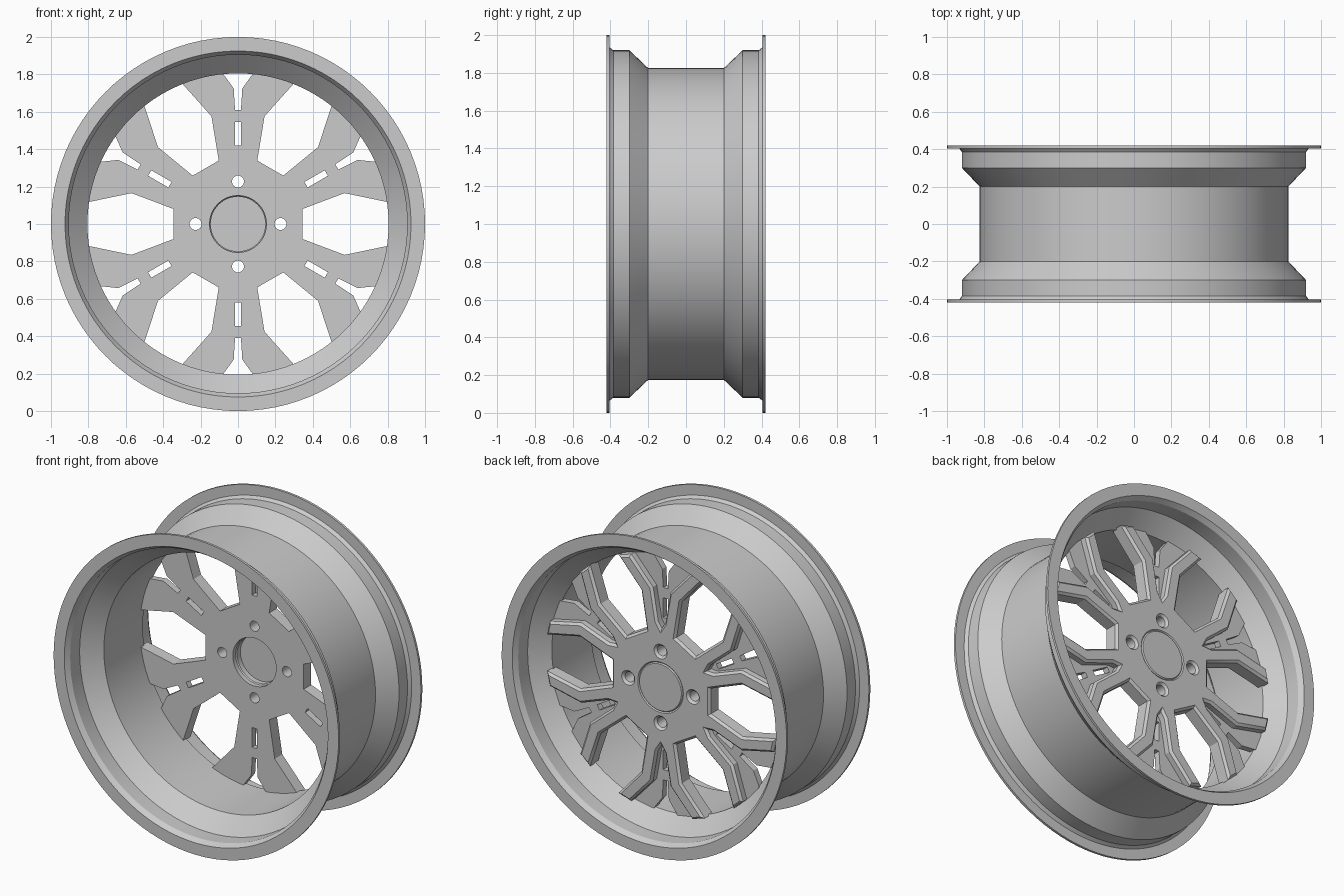
import bpy, bmesh
from math import sin, cos, pi, radians

if "Cube" in bpy.data.objects:
    bpy.data.objects.remove(bpy.data.objects["Cube"])

CENTRE_Z = 1.0


def smooth(obj, angle=30):
    bpy.ops.object.select_all(action='DESELECT')
    obj.select_set(True)
    bpy.context.view_layer.objects.active = obj
    bpy.ops.object.shade_smooth_by_angle(angle=radians(angle))


def lathe(name, profile, closed, steps=96):
    """Revolve (radius, y) points about the wheel axle."""
    bm = bmesh.new()
    rings = []
    for i in range(steps):
        a = 2 * pi * i / steps
        rings.append([bm.verts.new((r * cos(a), y, r * sin(a))) for r, y in profile])
    n = len(profile)
    for i in range(steps):
        p, q = rings[i], rings[(i + 1) % steps]
        for j in range(n if closed else n - 1):
            k = (j + 1) % n
            bm.faces.new((p[j], p[k], q[k], q[j]))
    if not closed:
        bm.faces.new([r[0] for r in rings])
        bm.faces.new([r[-1] for r in rings])
    bmesh.ops.recalc_face_normals(bm, faces=bm.faces)
    mesh = bpy.data.meshes.new(name)
    bm.to_mesh(mesh)
    bm.free()
    obj = bpy.data.objects.new(name, mesh)
    bpy.context.collection.objects.link(obj)
    obj.location.z = CENTRE_Z
    smooth(obj)
    return obj


def circle(r, cx=0, cz=0, n=32):
    return [(cx + r * cos(2 * pi * i / n), cz + r * sin(2 * pi * i / n)) for i in range(n)]


def turned(points, k):
    a = -k * pi / 3
    return [(x * cos(a) - z * sin(a), x * sin(a) + z * cos(a)) for x, z in points]


def six_fold(half):
    """Mirror half a spoke outline and repeat it six times round the hub."""
    mirrored = [(-x, z) for x, z in reversed(half) if x != 0]
    return [p for k in range(6) for p in turned(half + mirrored, k)]


def plate(name, loops, y0, y1, chamfer=0.0):
    """Filled outline with holes, extruded along y."""
    cu = bpy.data.curves.new(name, 'CURVE')
    cu.dimensions = '2D'
    cu.fill_mode = 'BOTH'
    cu.extrude = (y1 - y0) / 2 - chamfer
    cu.bevel_depth = chamfer
    cu.bevel_resolution = 0
    cu.offset = -chamfer
    for pts in loops:
        s = cu.splines.new('POLY')
        s.points.add(len(pts) - 1)
        for p, (x, z) in zip(s.points, pts):
            p.co = (x, z, 0, 1)
        s.use_cyclic_u = True
    obj = bpy.data.objects.new(name, cu)
    bpy.context.collection.objects.link(obj)
    obj.rotation_euler.x = pi / 2
    obj.location = (0, (y0 + y1) / 2, CENTRE_Z)
    bpy.ops.object.select_all(action='DESELECT')
    obj.select_set(True)
    bpy.context.view_layer.objects.active = obj
    bpy.ops.object.convert(target='MESH')
    smooth(bpy.context.view_layer.objects.active)


# Rim barrel with both flanges
outer = [(1.0, 0.42), (1.0, 0.405), (0.935, 0.405), (0.92, 0.385), (0.92, 0.30), (0.825, 0.20)]
inner = [(0.805, 0.195), (0.905, 0.295), (0.905, 0.39), (0.925, 0.42)]
front_outer = [(r, -y) for r, y in reversed(outer)]
front_inner = [(r, -y) for r, y in reversed(inner)]
lathe("rim", outer + front_outer + front_inner + inner, True)

# Lower spoke plate: windows, split slots, bolt holes and centre bore
lower_half = [(-0.103, 0.339), (-0.142, 0.576), (-0.302, 0.755), (-0.19, 0.79),
              (-0.083, 0.808), (-0.023, 0.725), (-0.016, 0.61)]
slot = [(-0.017, 0.42), (0.017, 0.42), (0.017, 0.545), (-0.017, 0.545)]
bolts = [(0.227 * cos(i * pi / 2), 0.227 * sin(i * pi / 2)) for i in range(4)]
plate("spoke_plate",
      [six_fold(lower_half), circle(0.152, n=48)]
      + [turned(slot, k) for k in range(6)]
      + [circle(0.032, *b) for b in bolts], 0.165, 0.205)

# Raised hub face and forked spoke ridges
ridge_half = [(-0.103, 0.339), (-0.142, 0.576), (-0.302, 0.755), (-0.215, 0.783),
              (-0.062, 0.615), (-0.026, 0.41), (0, 0.37)]
plate("spoke_ridges",
      [six_fold(ridge_half), circle(0.146, n=48)]
      + [circle(0.032, *b) for b in bolts], 0.185, 0.255, 0.014)

# Centre cap, plain
lathe("centre_cap", [(0.153, 0.232), (0.153, 0.25), (0.147, 0.256)], False, 48)
